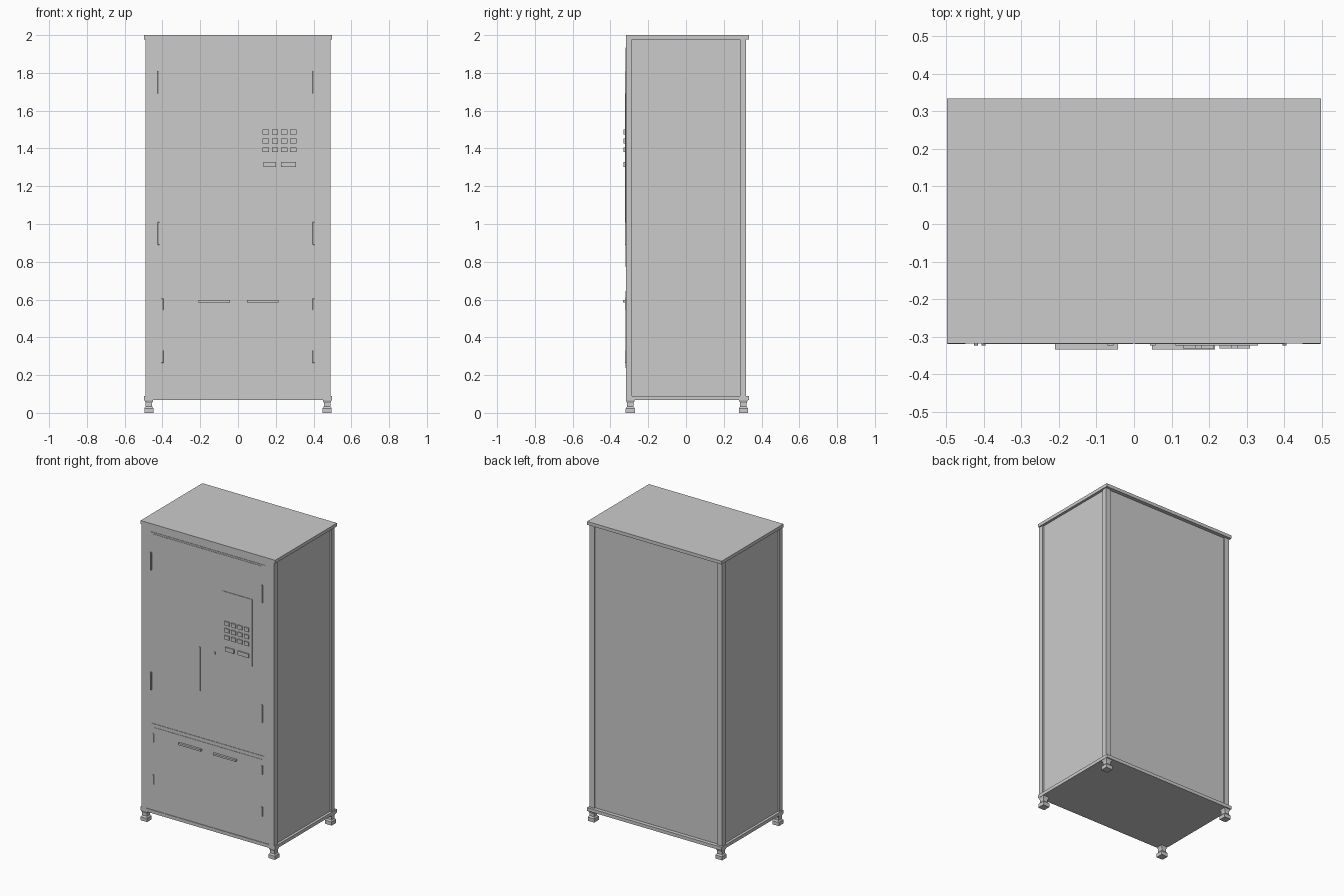
import bpy, bmesh

if "Cube" in bpy.data.objects:
    bpy.data.objects.remove(bpy.data.objects["Cube"])


def box(name, x, y, z, bevel=0.0):
    """Axis-aligned box from (min, max) ranges."""
    bm = bmesh.new()
    bmesh.ops.create_cube(bm, size=1)
    for v in bm.verts:
        v.co = [r[0] if c < 0 else r[1] for c, r in zip(v.co, (x, y, z))]
    if bevel:
        bmesh.ops.bevel(bm, geom=bm.edges[:], offset=bevel, segments=1, affect='EDGES')
    return finish(name, bm)


def finish(name, bm):
    mesh = bpy.data.meshes.new(name)
    bm.to_mesh(mesh)
    bm.free()
    ob = bpy.data.objects.new(name, mesh)
    bpy.context.collection.objects.link(ob)
    return ob


def foot(name, cx, cy):
    """Square foot lofted through a few (height, half-width) rings."""
    bm = bmesh.new()
    rings = []
    for z, h in ((0, .024), (.024, .024), (.034, .017), (.052, .017), (.066, .023), (.07, .023)):
        rings.append([bm.verts.new((cx + sx * h, cy + sy * h, z))
                      for sx, sy in ((-1, -1), (1, -1), (1, 1), (-1, 1))])
    for a, b in zip(rings, rings[1:]):
        for i in range(4):
            j = (i + 1) % 4
            bm.faces.new((a[i], a[j], b[j], b[i]))
    bm.faces.new(rings[0][::-1])
    bm.faces.new(rings[-1])
    return finish(name, bm)


# Carcass: top and bottom slabs around a slightly recessed box
box("top_slab", (-.497, .497), (-.318, .334), (1.978, 2))
box("bottom_slab", (-.497, .497), (-.318, .334), (.068, .09))
box("cabinet_body", (-.48, .48), (-.314, .309), (.09, 1.978))

# Corner posts and feet
for sx, side in ((-1, "left"), (1, "right")):
    px = sorted((sx * .455, sx * .49))
    box(f"front_post_{side}", px, (-.318, -.285), (.09, 1.978))
    box(f"back_post_{side}", px, (.285, .318), (.09, 1.978))
    foot(f"front_foot_{side}", sx * .472, -.295)
    foot(f"back_foot_{side}", sx * .472, .304)

# Door surrounds
box("upper_surround", (-.42, .42), (-.317, -.31), (.755, 1.945))
box("lower_surround", (-.42, .42), (-.317, -.31), (.215, .668))

# Paired doors with a narrow centre gap, and their hinges
for level, z0, z1, hinges in (("upper", .772, 1.935, ((1.69, 1.81), (.89, 1.01))),
                              ("lower", .237, .645, ((.545, .605), (.265, .33)))):
    for sx, side in ((-1, "left"), (1, "right")):
        box(f"{level}_door_{side}", sorted((sx * .002, sx * .4)), (-.3195, -.31), (z0, z1))
        hx = -.42 if (sx < 0 and level == "upper") else sx * .4
        for i, hz in enumerate(hinges):
            box(f"{level}_hinge_{side}_{i}", (hx - .005, hx + .005), (-.3235, -.31), hz, .001)

# Handles
box("upper_door_handle", (-.07, -.055), (-.323, -.315), (.98, 1.275))
for side, hx in (("left", (-.21, -.043)), ("right", (.048, .215))):
    box(f"lower_handle_{side}", hx, (-.334, -.315), (.585, .597))

# Keypad: plate, 4 x 3 keys, two wide buttons
box("keypad_plate", (.11, .33), (-.323, -.315), (1.247, 1.695))
for r in range(3):
    for c in range(4):
        x, z = .148 + c * .048, 1.487 - r * .047
        box(f"key_{r}_{c}", (x - .017, x + .017), (-.331, -.32), (z - .013, z + .013))
for i, x in enumerate(((.135, .2), (.228, .308))):
    box(f"wide_key_{i}", x, (-.331, -.32), (1.301, 1.328))

# Small lock beside the centre gap
box("door_lock", (.043, .057), (-.323, -.315), (1.256, 1.272))
